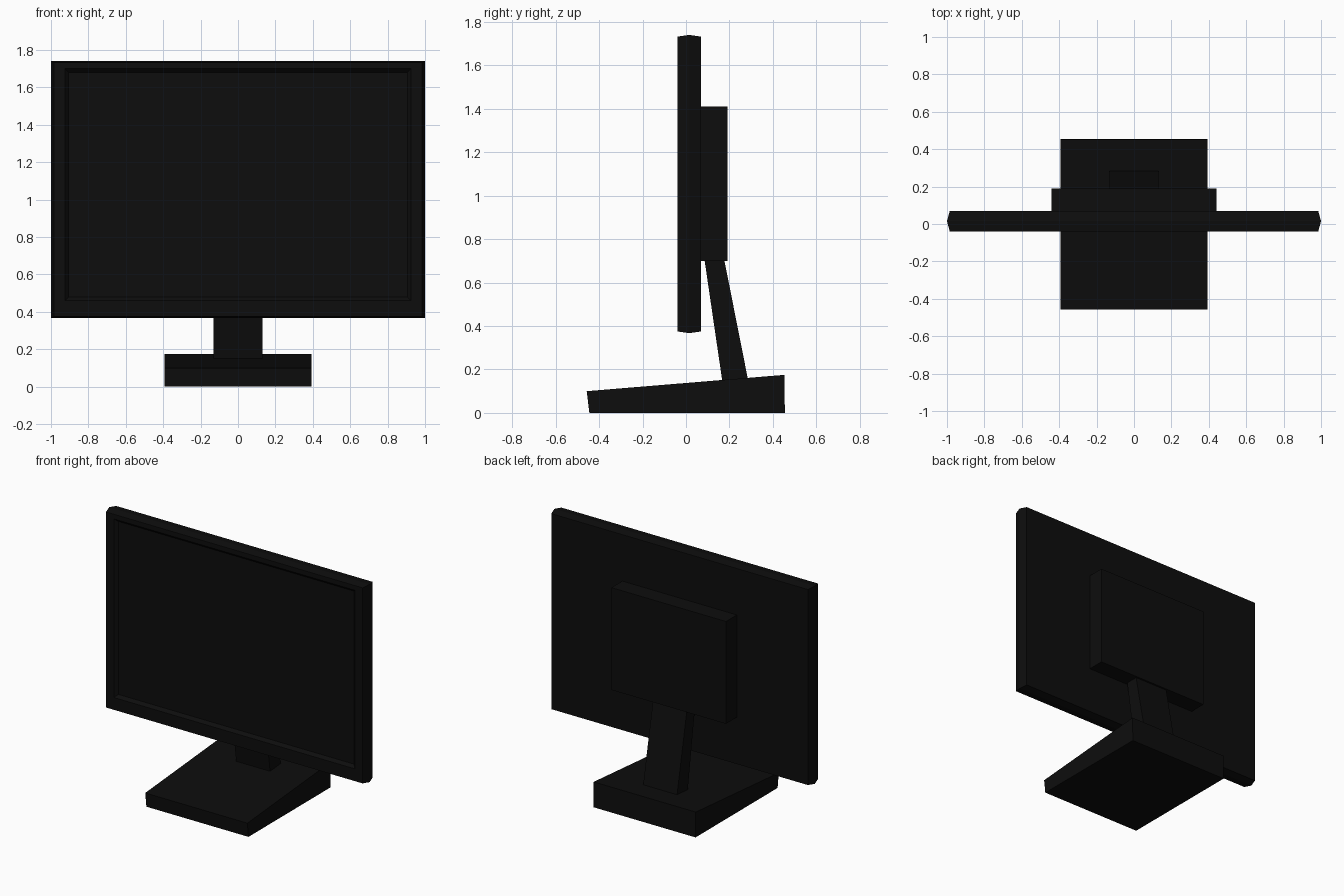
import bpy, bmesh

if "Cube" in bpy.data.objects:
    bpy.data.objects.remove(bpy.data.objects["Cube"])

black = bpy.data.materials.new("near_black_plastic")
black.diffuse_color = (0.004, 0.004, 0.004, 1)
black.use_nodes = True
black.node_tree.nodes["Principled BSDF"].inputs["Base Color"].default_value = black.diffuse_color


def loft(name, rings):
    """Join a series of four-point rings with quads and cap both ends."""
    bm = bmesh.new()
    loops = [[bm.verts.new(p) for p in ring] for ring in rings]
    for a, b in zip(loops, loops[1:]):
        for i in range(4):
            j = (i + 1) % 4
            bm.faces.new((a[i], a[j], b[j], b[i]))
    bm.faces.new(loops[0])
    bm.faces.new(loops[-1])
    bmesh.ops.recalc_face_normals(bm, faces=bm.faces)
    mesh = bpy.data.meshes.new(name)
    bm.to_mesh(mesh)
    bm.free()
    mesh.materials.append(black)
    obj = bpy.data.objects.new(name, mesh)
    bpy.context.collection.objects.link(obj)
    return obj


def upright(y, half, low, high):
    """Rectangle facing the front at depth y."""
    return [(-half, y, low), (half, y, low), (half, y, high), (-half, y, high)]


def extrude_side(name, half, profile):
    """Side profile of (y, z) points stretched across x."""
    return loft(name, [[(x, y, z) for y, z in profile] for x in (-half, half)])


# Screen panel: back, bulging rim, bezel, recessed screen
loft("screen_panel", [
    upright(0.07, 0.985, 0.375, 1.732),
    upright(0.015, 1.0, 0.367, 1.74),
    upright(-0.04, 0.985, 0.375, 1.732),
    upright(-0.04, 0.925, 0.46, 1.70),
    upright(-0.02, 0.905, 0.48, 1.68),
])

# Electronics housing on the back
loft("rear_housing", [upright(0.06, 0.44, 0.70, 1.41),
                      upright(0.19, 0.44, 0.70, 1.41)])

# Slanted neck, running into the base and housing
extrude_side("neck", 0.13, [(0.168, 0.14), (0.288, 0.14),
                            (0.173, 0.72), (0.083, 0.72)])

# Wedge-shaped foot
extrude_side("base", 0.392, [(-0.445, 0.0), (0.455, 0.0),
                             (0.453, 0.175), (-0.457, 0.10)])
